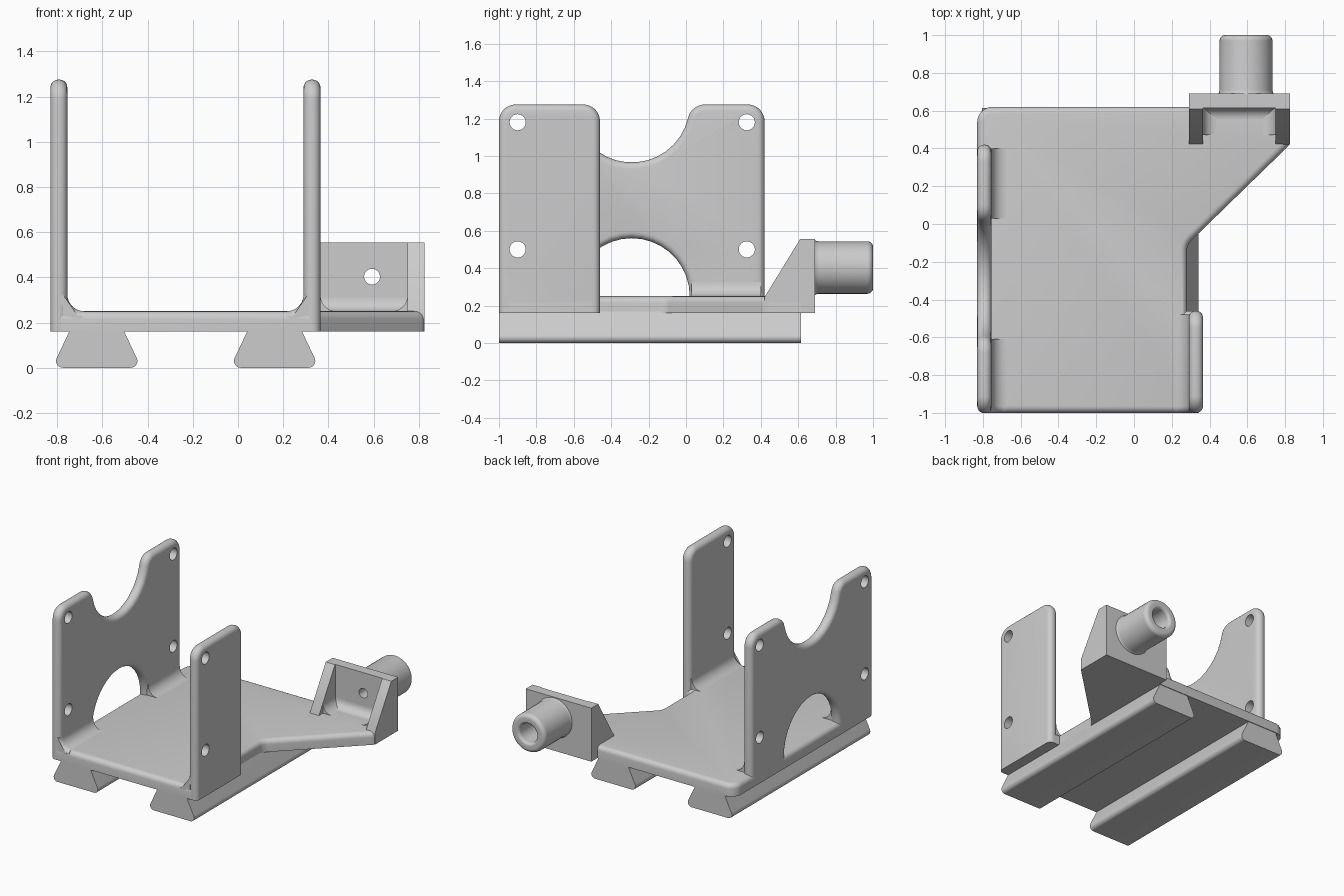
import bpy, bmesh, math
from mathutils import Vector

if "Cube" in bpy.data.objects:
    bpy.data.objects.remove(bpy.data.objects["Cube"])

grey = bpy.data.materials.new("plain grey")
grey.use_nodes = True
COLOUR = (0.604, 0.604, 0.604, 1)
grey.diffuse_color = COLOUR
grey.node_tree.nodes["Principled BSDF"].inputs["Base Color"].default_value = COLOUR

BASE, FLOOR, TOP = 0.16, 0.25, 1.275
EDGE = 0.035


def arc(cx, cy, r, a0, a1):
    """Points on an arc, roughly every ten degrees."""
    n = max(3, round(abs(a1 - a0) / 10))
    angles = [math.radians(a0 + (a1 - a0) * i / n) for i in range(n + 1)]
    return [(cx + r * math.cos(a), cy + r * math.sin(a)) for a in angles]


def rounded(corners):
    """Polygon with a radius given for each corner (x, y, r)."""
    pts = []
    for i, (x, y, r) in enumerate(corners):
        p = Vector((x, y))
        if not r:
            pts.append((x, y))
            continue
        a = (Vector(corners[i - 1][:2]) - p).normalized()
        b = (Vector(corners[(i + 1) % len(corners)][:2]) - p).normalized()
        half = a.angle(b) / 2
        centre = p + (a + b).normalized() * r / math.sin(half)
        start = p + a * r / math.tan(half) - centre
        end = p + b * r / math.tan(half) - centre
        for k in range(7):
            pts.append(tuple(centre + start.lerp(end, k / 6).normalized() * r))
    return pts


def finish(name, bm, smooth=True):
    bmesh.ops.recalc_face_normals(bm, faces=bm.faces)
    mesh = bpy.data.meshes.new(name)
    bm.to_mesh(mesh)
    bm.free()
    obj = bpy.data.objects.new(name, mesh)
    bpy.context.collection.objects.link(obj)
    mesh.materials.append(grey)
    if smooth:
        bpy.ops.object.select_all(action="DESELECT")
        obj.select_set(True)
        bpy.context.view_layer.objects.active = obj
        bpy.ops.object.shade_smooth_by_angle(angle=math.radians(32))
    return obj


def prism(name, pts, axis, lo, hi, bevel=None):
    """Extrude a profile along an axis; bevel the edges chosen by a rule."""
    place = {"x": lambda p, t: (t, p[0], p[1]),
             "y": lambda p, t: (p[0], t, p[1]),
             "z": lambda p, t: (p[0], p[1], t)}[axis]
    bm = bmesh.new()
    bm.faces.new([bm.verts.new(place(p, lo)) for p in pts])
    bmesh.ops.remove_doubles(bm, verts=bm.verts, dist=0.0005)
    new = bmesh.ops.extrude_face_region(bm, geom=bm.faces[:], use_keep_orig=True)["geom"]
    shift = Vector(place((0, 0), hi - lo))
    bmesh.ops.translate(bm, vec=shift, verts=[g for g in new if isinstance(g, bmesh.types.BMVert)])
    bmesh.ops.recalc_face_normals(bm, faces=bm.faces)
    if bevel:
        edges = [e for e in bm.edges if e.calc_face_angle(0) > 0.6 and bevel(e)]
        bmesh.ops.bevel(bm, geom=edges, offset=EDGE, segments=5, profile=0.5, affect="EDGES")
    return finish(name, bm)


def cylinders(name, axis, spots, r, lo, hi):
    """Hidden cutter made of one or more round bars."""
    bm = bmesh.new()
    for a, b in spots:
        ring = []
        for u, v in arc(a, b, r, 0, 350):
            ring.append(bm.verts.new((lo, u, v) if axis == "x" else (u, lo, v)))
        f = bm.faces.new(ring)
        new = bmesh.ops.extrude_face_region(bm, geom=[f], use_keep_orig=True)["geom"]
        vec = (hi - lo, 0, 0) if axis == "x" else (0, hi - lo, 0)
        bmesh.ops.translate(bm, vec=vec, verts=[g for g in new if isinstance(g, bmesh.types.BMVert)])
    obj = finish(name, bm, smooth=False)
    obj.hide_render = True
    obj.hide_set(True)
    return obj


def cut(obj, cutter):
    mod = obj.modifiers.new("holes", "BOOLEAN")
    mod.object = cutter
    mod.operation = "DIFFERENCE"
    mod.solver = "EXACT"


def fillet(name, face, side, r, axis, lo, hi):
    """Concave strip between the floor and an upright face; rounded at the model's front."""
    curve = arc(face + side * r, FLOOR + r, r, 270, 180 if side > 0 else 360)

    def front_curve(e):
        mid = (e.verts[0].co + e.verts[1].co) / 2
        return (all(v.co.y < -0.999 for v in e.verts) and mid.z > FLOOR - 0.005
                and (mid.x - face) * side > 0.0005)
    prism(name, [(face - side * 0.02, FLOOR - 0.02), (face + side * r, FLOOR - 0.02)]
          + curve + [(face - side * 0.02, FLOOR + r)], axis, lo, hi, front_curve)


# Floor plate with the diagonal arm
outline = [(-0.83, -1, 0.05), (0.365, -1, 0.05), (0.365, -0.46, 0.04), (0.28, -0.46, 0),
           (0.28, -0.11, 0.08), (0.825, 0.42, 0.05), (0.825, 0.62, 0), (-0.83, 0.62, 0.08)]
prism("floor_plate", rounded(outline), "z", BASE, FLOOR,
      lambda e: all(v.co.z > FLOOR - 0.001 for v in e.verts))

# Uprights
above_base = lambda e: any(v.co.z > BASE + 0.01 for v in e.verts)
ROUND = 0.09
crown = TOP - ROUND
right_profile = ([(-1, BASE)] + arc(-0.91, crown, ROUND, 180, 90)
                 + arc(-0.68, crown, ROUND, 90, 13) + arc(-0.29, TOP, 0.31, 193, 347)
                 + arc(0.10, crown, ROUND, 167, 90) + arc(0.33, crown, ROUND, 90, 0)
                 + [(0.42, BASE), (0.02, BASE)] + arc(-0.29, FLOOR, 0.31, 0, 180) + [(-0.6, BASE)])
left_profile = ([(-1, BASE)] + arc(-0.91, crown, ROUND, 180, 90)
                + arc(-0.55, crown, ROUND, 90, 0) + [(-0.46, BASE)])
bolt_holes = cylinders("bolt_hole_cutter", "x",
                       [(y, z) for y in (-0.9, 0.325) for z in (0.5, 1.18)], 0.043, -1, 1)
cut(prism("right_wall", right_profile, "x", -0.83, -0.755, above_base), bolt_holes)
cut(prism("left_wall", left_profile, "x", 0.29, 0.365, above_base), bolt_holes)
fillet("right_wall_front_fillet", -0.755, 1, 0.075, "y", -1, -0.61)
fillet("right_wall_back_fillet", -0.755, 1, 0.075, "y", 0.03, 0.4)
fillet("left_wall_fillet", 0.29, -1, 0.075, "y", -1, -0.48)

# Dovetail rails
for name, x in (("right_rail", -0.625), ("left_rail", 0.162)):
    half = [(0.117, BASE + 0.01)] + arc(0.15, 0.03, 0.03, 28, -90)
    profile = [(x + u, z) for u, z in half] + [(x - u, z) for u, z in reversed(half)]
    prism(name, profile, "y", -1, 0.615)

# Bracket: two gussets and a drilled back plate
gusset = [(0.42, BASE), (0.69, BASE), (0.69, 0.555), (0.61, 0.555), (0.42, 0.245)]
prism("bracket_right_gusset", gusset, "x", 0.29, 0.365)
prism("bracket_left_gusset", gusset, "x", 0.75, 0.825)
plate = prism("bracket_plate", [(0.36, BASE), (0.755, BASE), (0.755, 0.555), (0.36, 0.555)],
              "y", 0.615, 0.69)
BOSS_X, BOSS_Z = 0.593, 0.403
cut(plate, cylinders("boss_hole_cutter", "y", [(BOSS_X, BOSS_Z)], 0.035, 0.5, 0.8))
fillet("bracket_right_fillet", 0.365, 1, 0.07, "y", 0.47, 0.63)
fillet("bracket_left_fillet", 0.75, -1, 0.07, "y", 0.47, 0.63)
fillet("bracket_back_fillet", 0.615, -1, 0.06, "x", 0.36, 0.755)

# Hollow boss, turned around the y axis
turned = ([(0.035, 0.685), (0.15, 0.685), (0.143, 0.695), (0.14, 0.71)]
          + arc(0.11, 0.97, 0.03, 0, 90) + arc(0.09, 0.98, 0.02, 90, 180)
          + [(0.07, 0.78), (0.035, 0.75), (0.035, 0.685)])
bm = bmesh.new()
ring = [bm.verts.new((BOSS_X + r, y, BOSS_Z)) for r, y in turned]
edges = [bm.edges.new(pair) for pair in zip(ring, ring[1:])]
bmesh.ops.spin(bm, geom=ring + edges, cent=(BOSS_X, 0, BOSS_Z), axis=(0, 1, 0),
               angle=math.tau, steps=40, use_duplicate=False)
bmesh.ops.remove_doubles(bm, verts=bm.verts, dist=0.0005)
finish("boss", bm)
